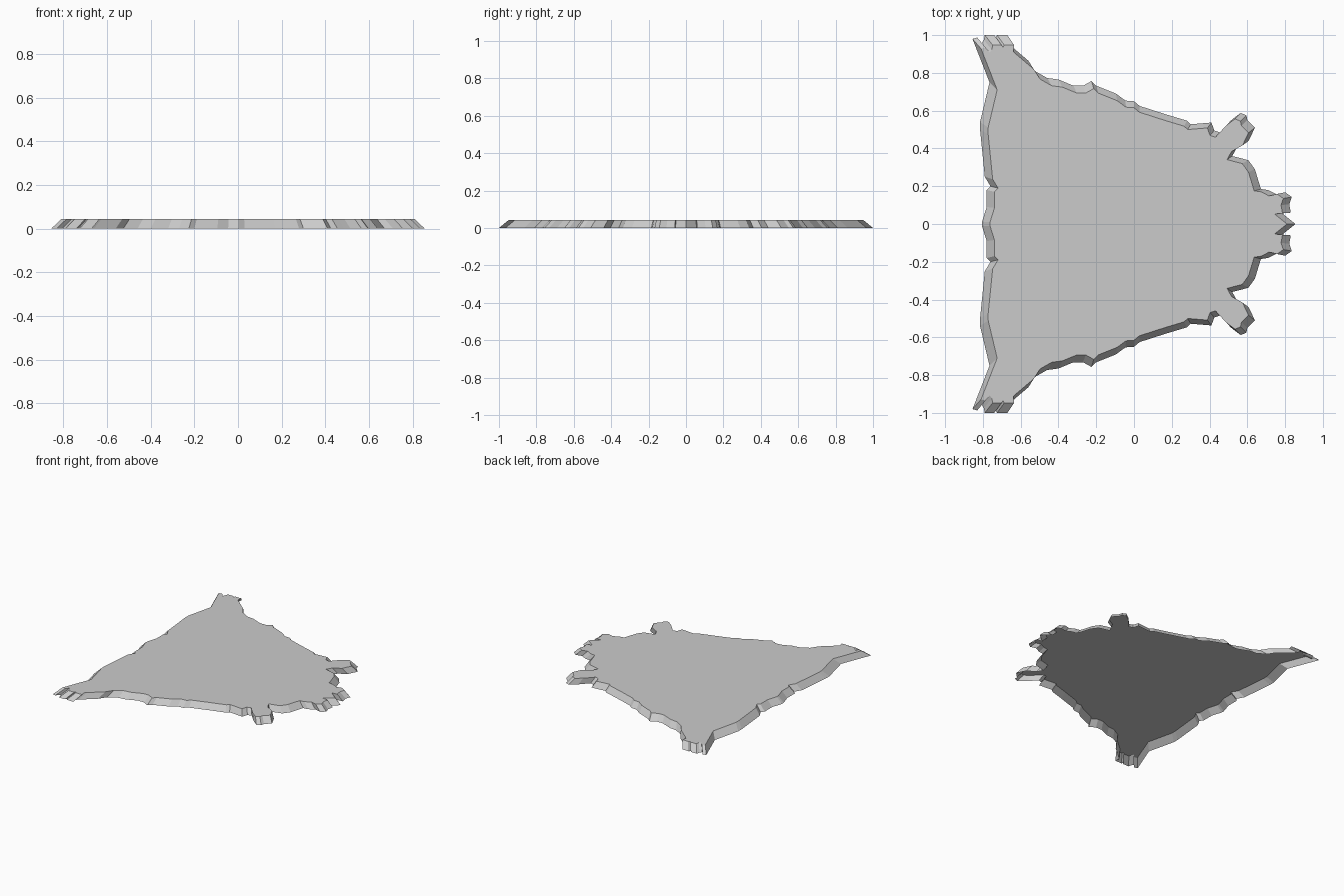
import bpy, bmesh

HEIGHT = 0.043
TOP_SCALE = 0.947

# Half of the base outline, from the pointed front tip round to the rear edge (y >= 0)
HALF = [
    (0.855, 0.0), (0.785, 0.056), (0.83, 0.06), (0.822, 0.105), (0.835, 0.143),
    (0.80, 0.168), (0.755, 0.157), (0.71, 0.18), (0.672, 0.185), (0.64, 0.29),
    (0.605, 0.338), (0.55, 0.352), (0.52, 0.36), (0.545, 0.405), (0.607, 0.44),
    (0.64, 0.51), (0.60, 0.55), (0.595, 0.575), (0.565, 0.588), (0.515, 0.55),
    (0.485, 0.518), (0.455, 0.485), (0.425, 0.495), (0.41, 0.537), (0.30, 0.528),
    (0.28, 0.547), (0.17, 0.58), (0.03, 0.625), (0.0, 0.65), (-0.045, 0.653),
    (-0.095, 0.69), (-0.20, 0.732), (-0.225, 0.757), (-0.27, 0.732), (-0.32, 0.732),
    (-0.40, 0.765), (-0.46, 0.773), (-0.525, 0.81), (-0.56, 0.865), (-0.66, 0.95),
    (-0.675, 0.965), (-0.67, 1.0), (-0.725, 1.0), (-0.732, 0.988), (-0.74, 1.0),
    (-0.79, 1.0), (-0.795, 0.975), (-0.806, 0.958), (-0.83, 0.987),
    (-0.855, 0.98), (-0.81, 0.865), (-0.765, 0.75), (-0.815, 0.54), (-0.815, 0.50),
    (-0.79, 0.25), (-0.76, 0.20), (-0.78, 0.18), (-0.78, 0.09), (-0.805, 0.01),
]

# Mirror to the closed outline (the tip lies on the axis and is kept once)
outline = HALF + [(x, -y) for x, y in reversed(HALF[1:])]

# Shell open underneath: flat top with walls sloping out to the ground
bm = bmesh.new()
low = [bm.verts.new((x, y, 0)) for x, y in outline]
high = [bm.verts.new((x * TOP_SCALE, y * TOP_SCALE, HEIGHT)) for x, y in outline]
bm.faces.new(high)
n = len(outline)
for i in range(n):
    j = (i + 1) % n
    bm.faces.new((low[i], low[j], high[j], high[i]))
bm.normal_update()

mesh = bpy.data.meshes.new("hide_plate")
bm.to_mesh(mesh)
bm.free()
plate = bpy.data.objects.new("hide_plate", mesh)
bpy.context.collection.objects.link(plate)
